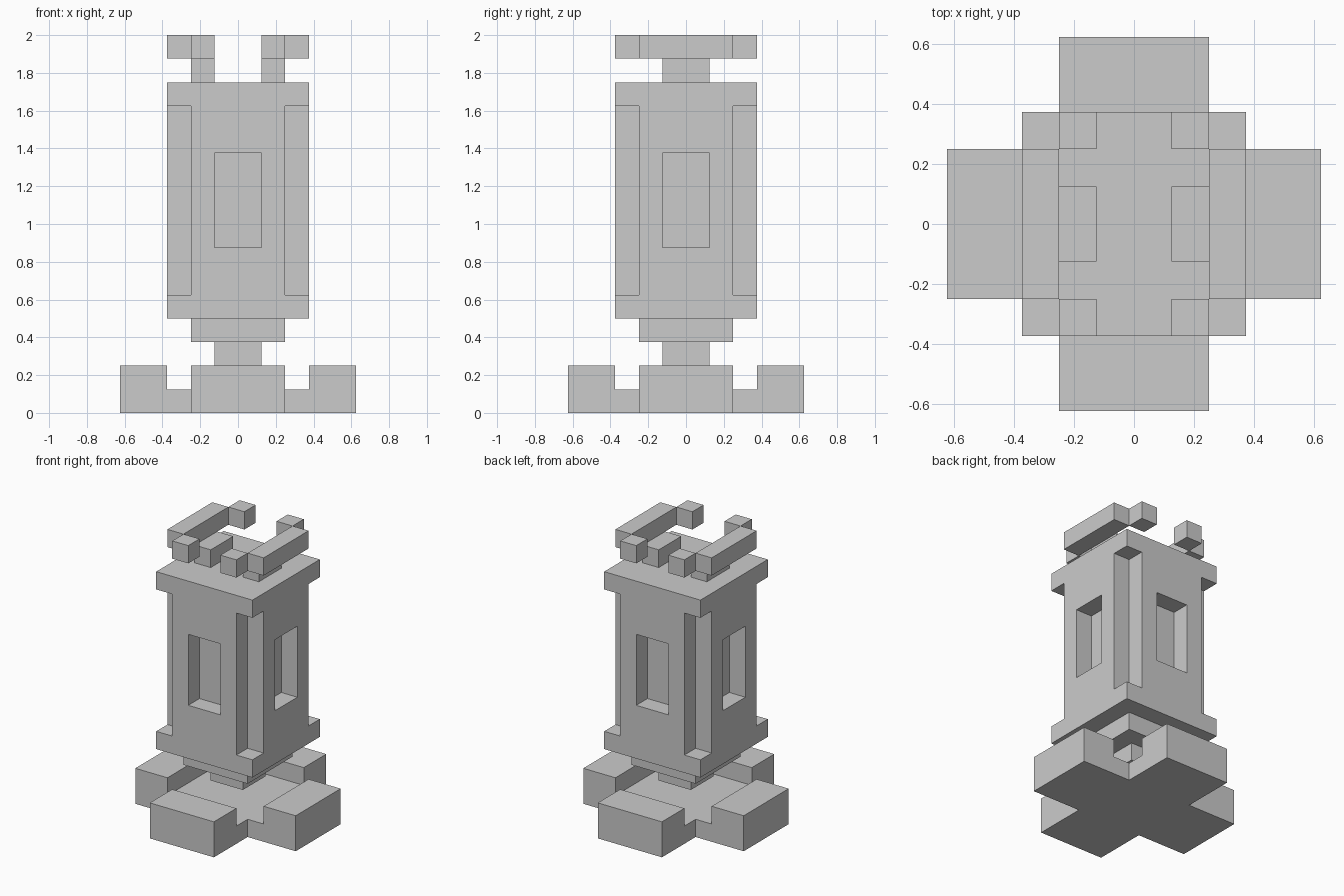
import bpy, bmesh
from mathutils import Vector

if "Cube" in bpy.data.objects:
    bpy.data.objects.remove(bpy.data.objects["Cube"])

U = 0.125  # everything sits on a 1/8 unit grid


def mesh_object(name, bm):
    bmesh.ops.recalc_face_normals(bm, faces=bm.faces)
    mesh = bpy.data.meshes.new(name)
    bm.to_mesh(mesh)
    bm.free()
    obj = bpy.data.objects.new(name, mesh)
    bpy.context.collection.objects.link(obj)
    return obj


def boxes(name, bounds):
    """One object of boxes, each (x0, x1, y0, y1, z0, z1) in grid units."""
    bm = bmesh.new()
    for x0, x1, y0, y1, z0, z1 in bounds:
        verts = bmesh.ops.create_cube(bm, size=1)["verts"]
        size = Vector((x1 - x0, y1 - y0, z1 - z0))
        mid = Vector((x0 + x1, y0 + y1, z0 + z1)) / 2
        for v in verts:
            v.co = (v.co * size + mid) * U
    return mesh_object(name, bm)


def cut(obj, cutter):
    mod = obj.modifiers.new("cut", "BOOLEAN")
    mod.operation = "DIFFERENCE"
    mod.solver = "EXACT"
    mod.object = cutter
    bpy.context.view_layer.objects.active = obj
    bpy.ops.object.modifier_apply(modifier=mod.name)
    bpy.data.objects.remove(cutter)


def span(s, a, b):
    """Range a..b, mirrored to the negative side when s is -1."""
    return (a, b) if s > 0 else (-b, -a)


SIDES = (-1, 1)

# Cross-shaped foot with a sunken middle
bm = bmesh.new()
cross = [(5, 2), (2, 2), (2, 5), (-2, 5), (-2, 2), (-5, 2),
         (-5, -2), (-2, -2), (-2, -5), (2, -5), (2, -2), (5, -2)]
face = bm.faces.new([bm.verts.new((x * U, y * U, 0)) for x, y in cross])
top = bmesh.ops.extrude_face_region(bm, geom=[face])["geom"]
bmesh.ops.translate(bm, vec=(0, 0, 2 * U),
                    verts=[g for g in top if isinstance(g, bmesh.types.BMVert)])
foot = mesh_object("foot", bm)
cut(foot, boxes("foot_cutter", [(-3, 3, -3, 3, 1, 3)]))

# Neck and collar under the tower
boxes("neck", [(-1, 1, -1, 1, 2, 3)])
boxes("collar", [(-2, 2, -2, 2, 3, 4)])

# Tower body with notched corners and a window recess on each side
body = boxes("tower_body", [(-3, 3, -3, 3, 4, 14)])
cuts = [(*span(sx, 2, 4), *span(sy, 2, 4), 5, 13) for sx in SIDES for sy in SIDES]
for s in SIDES:
    cuts.append((*span(s, 2, 4), -1, 1, 7, 11))
    cuts.append((-1, 1, *span(s, 2, 4), 7, 11))
cut(body, boxes("body_cutter", cuts))

# Battlements: low post, long side bar and small end blocks
for sx, side in zip(SIDES, ("left", "right")):
    boxes(side + "_post", [(*span(sx, 1, 2), -1, 1, 14, 15)])
    boxes(side + "_bar", [(*span(sx, 2, 3), -2, 2, 15, 16)])
    for sy, end in zip(SIDES, ("front", "back")):
        boxes(f"{side}_{end}_block", [(*span(sx, 1, 2), *span(sy, 2, 3), 15, 16)])
